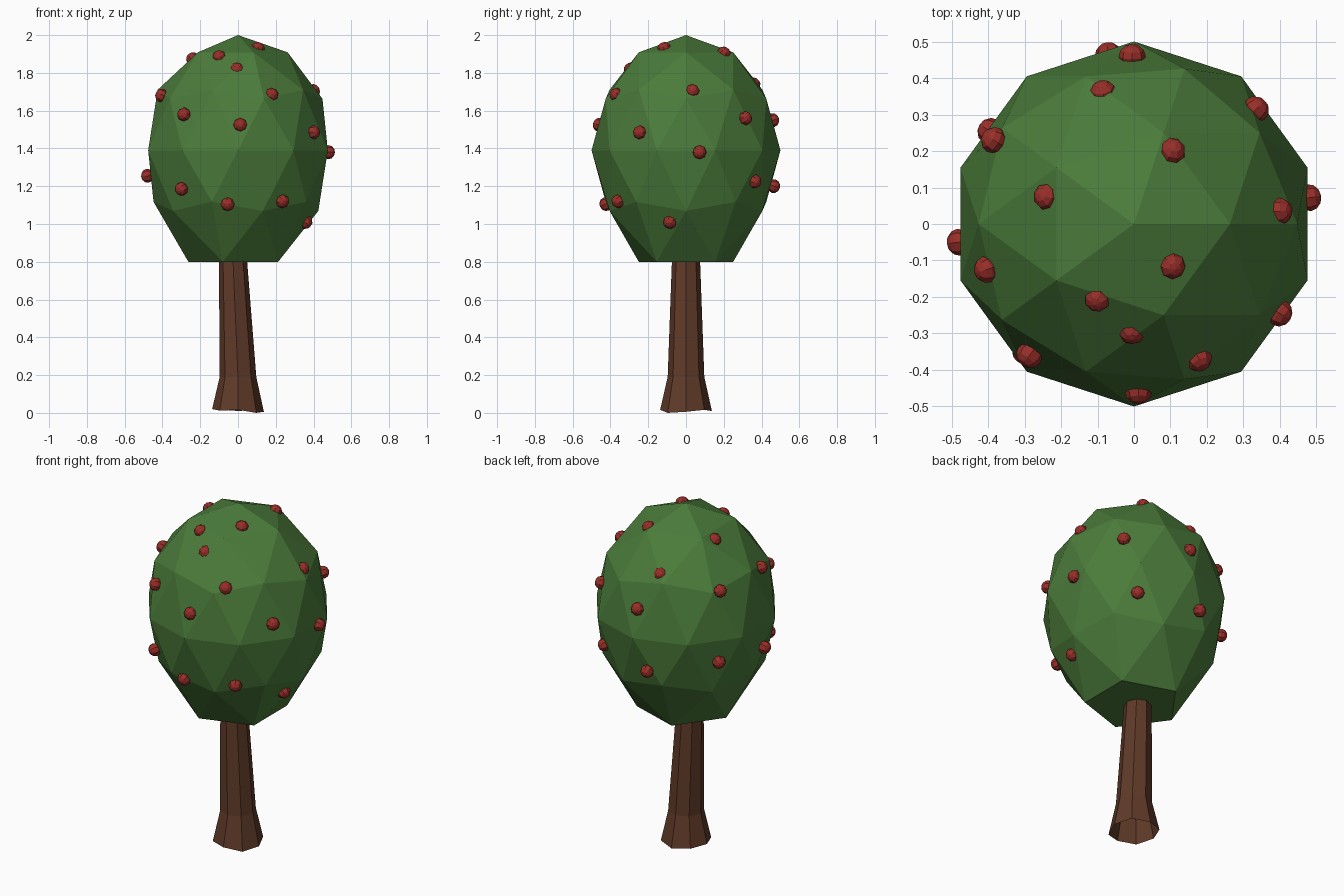
import bpy, bmesh, math
from mathutils import Vector, Matrix

if "Cube" in bpy.data.objects:
    bpy.data.objects.remove(bpy.data.objects["Cube"])


def material(name, rgb):
    m = bpy.data.materials.new(name)
    m.diffuse_color = (*rgb, 1)
    m.use_nodes = True
    m.node_tree.nodes["Principled BSDF"].inputs["Base Color"].default_value = m.diffuse_color
    return m


def finish(name, bm, mat):
    bmesh.ops.recalc_face_normals(bm, faces=bm.faces)
    me = bpy.data.meshes.new(name)
    bm.to_mesh(me)
    bm.free()
    me.materials.append(mat)
    ob = bpy.data.objects.new(name, me)
    bpy.context.collection.objects.link(ob)
    return ob


green = material("leaf green", (0.07, 0.20, 0.043))
brown = material("bark brown", (0.115, 0.042, 0.021))
red = material("apple red", (0.32, 0.028, 0.022))

# Crown: low-poly ball with a flattened base
CENTRE, BASE = 1.39, 0.80
bm = bmesh.new()
bmesh.ops.create_icosphere(bm, subdivisions=2, radius=1)
for v in bm.verts:
    low = v.co.z < -0.7
    v.co = Vector((v.co.x * 0.5, v.co.y * 0.5, BASE if low else CENTRE + v.co.z * 0.61))
finish("crown", bm, green)

# Trunk: leaning eight-sided tube with a flared, uneven foot, open below
SIDES = 8
rings = [(0.0, 0.0, 0.137), (0.0, 0.19, 0.097), (-0.027, 0.82, 0.074)]  # x, z, radius
foot = [0.006, 0.016, 0.01, 0.018, 0.02, 0.012, 0.016, 0.0]
bm = bmesh.new()
loops = []
for i, (cx, z, r) in enumerate(rings):
    loops.append([bm.verts.new((cx + r * math.cos(2 * math.pi * k / SIDES),
                                r * math.sin(2 * math.pi * k / SIDES),
                                z + (foot[k] if i == 0 else 0)))
                  for k in range(SIDES)])
for a, b in zip(loops, loops[1:]):
    for k in range(SIDES):
        n = (k + 1) % SIDES
        bm.faces.new((a[k], a[n], b[n], b[k]))
bm.faces.new(loops[-1])
finish("trunk", bm, brown)

# Apples: small faceted balls half sunk into the crown
spots = [
    (-0.24, 0.075, 1.875), (-0.10, -0.205, 1.885), (0.105, -0.115, 1.93),
    (0.105, 0.20, 1.905), (-0.005, -0.295, 1.82), (-0.085, 0.36, 1.74),
    (-0.405, -0.125, 1.68), (0.178, -0.37, 1.685), (0.40, 0.035, 1.705),
    (-0.385, 0.23, 1.67), (-0.287, -0.36, 1.58), (0.012, -0.46, 1.525),
    (0.40, -0.245, 1.485), (0.335, 0.315, 1.56), (-0.005, 0.46, 1.55),
    (0.48, 0.072, 1.38), (-0.48, -0.05, 1.255), (-0.30, -0.35, 1.185),
    (-0.055, -0.425, 1.105), (0.235, -0.36, 1.12), (0.36, -0.085, 1.01),
    (-0.395, 0.255, 1.26), (-0.07, 0.465, 1.20), (0.28, 0.365, 1.225),
]
for i, p in enumerate(spots):
    bm = bmesh.new()
    bmesh.ops.create_uvsphere(bm, u_segments=8, v_segments=6, radius=0.037)
    out = Vector((p[0], p[1], (p[2] - CENTRE) * 0.7))
    turn = out.to_track_quat('Z', 'Y').to_matrix().to_4x4()
    squash = Matrix.Diagonal((1, 1, 0.9, 1))
    bm.transform(Matrix.Translation(p) @ turn @ squash)
    finish(f"apple_{i + 1}", bm, red)
